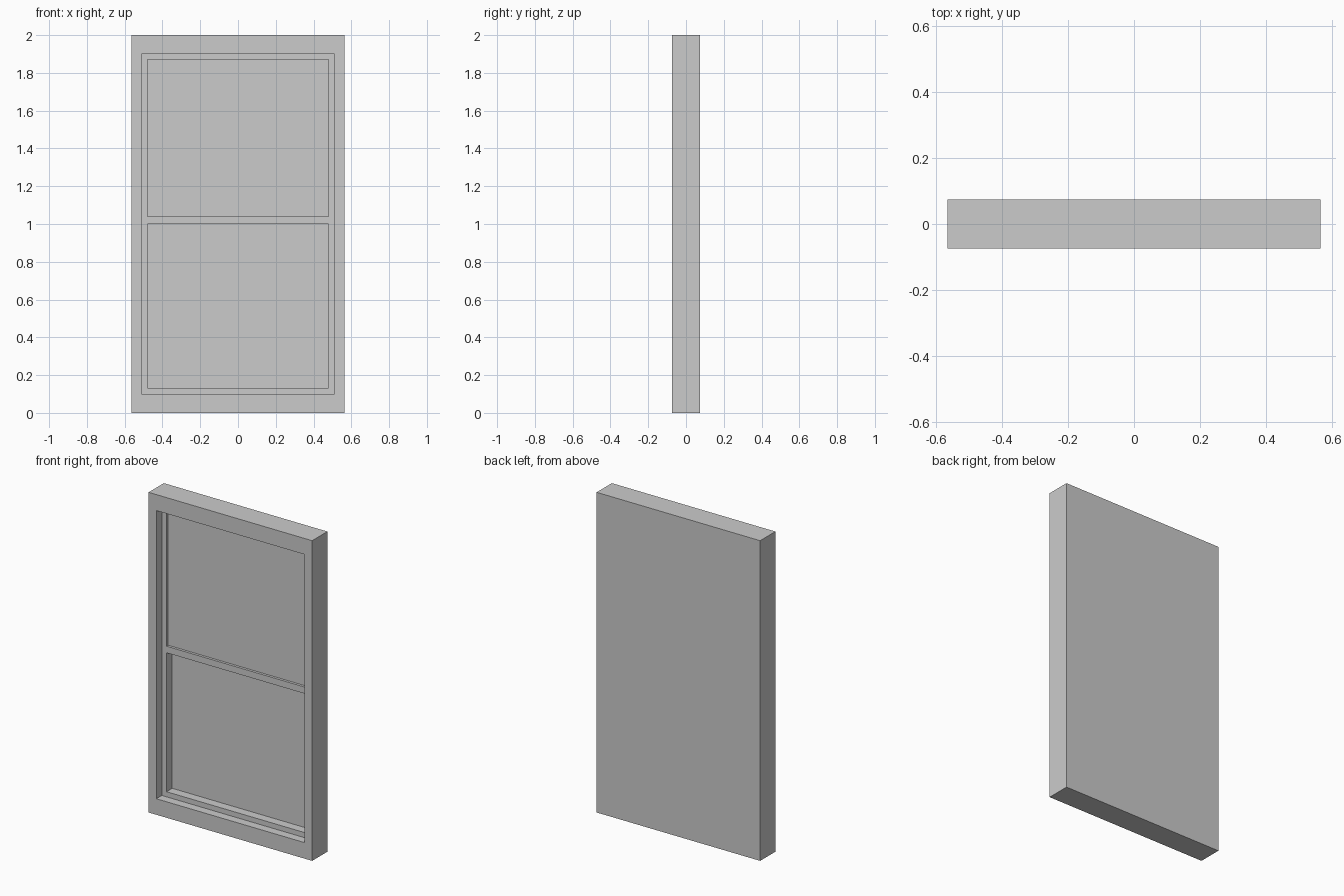
import bpy

if "Cube" in bpy.data.objects:
    bpy.data.objects.remove(bpy.data.objects["Cube"])

HALF_W, HALF_D, HEIGHT = 0.565, 0.075, 2.0
FRONT = -HALF_D


def box(name, half_x, y0, y1, z0, z1):
    """Box centred on x = 0 with its scale baked into the mesh."""
    bpy.ops.mesh.primitive_cube_add(size=1, location=(0, 0, 0))
    ob = bpy.context.object
    ob.name = name
    for v in ob.data.vertices:
        v.co.x *= 2 * half_x
        v.co.y = y0 if v.co.y < 0 else y1
        v.co.z = z0 if v.co.z < 0 else z1
    return ob


def recess(target, name, half_x, depth, z0, z1):
    """Sink a rectangular pocket into the front of the target."""
    cutter = box(name, half_x, FRONT - 0.1, FRONT + depth, z0, z1)
    cutter.hide_render = True
    mod = target.modifiers.new(name, 'BOOLEAN')
    mod.operation = 'DIFFERENCE'
    mod.solver = 'EXACT'
    mod.object = cutter
    bpy.context.view_layer.objects.active = target
    bpy.ops.object.modifier_apply(modifier=mod.name)
    bpy.data.objects.remove(cutter, do_unlink=True)


# Solid window block with a flat back
window = box("window_frame", HALF_W, -HALF_D, HALF_D, 0, HEIGHT)

# Main opening inside the outer casing
recess(window, "casing_opening", 0.512, 0.054, 0.10, 1.90)

# Upper and lower sash panes, the lower one set further back
recess(window, "upper_pane", 0.479, 0.070, 1.041, 1.872)
recess(window, "lower_pane", 0.479, 0.110, 0.132, 1.000)
